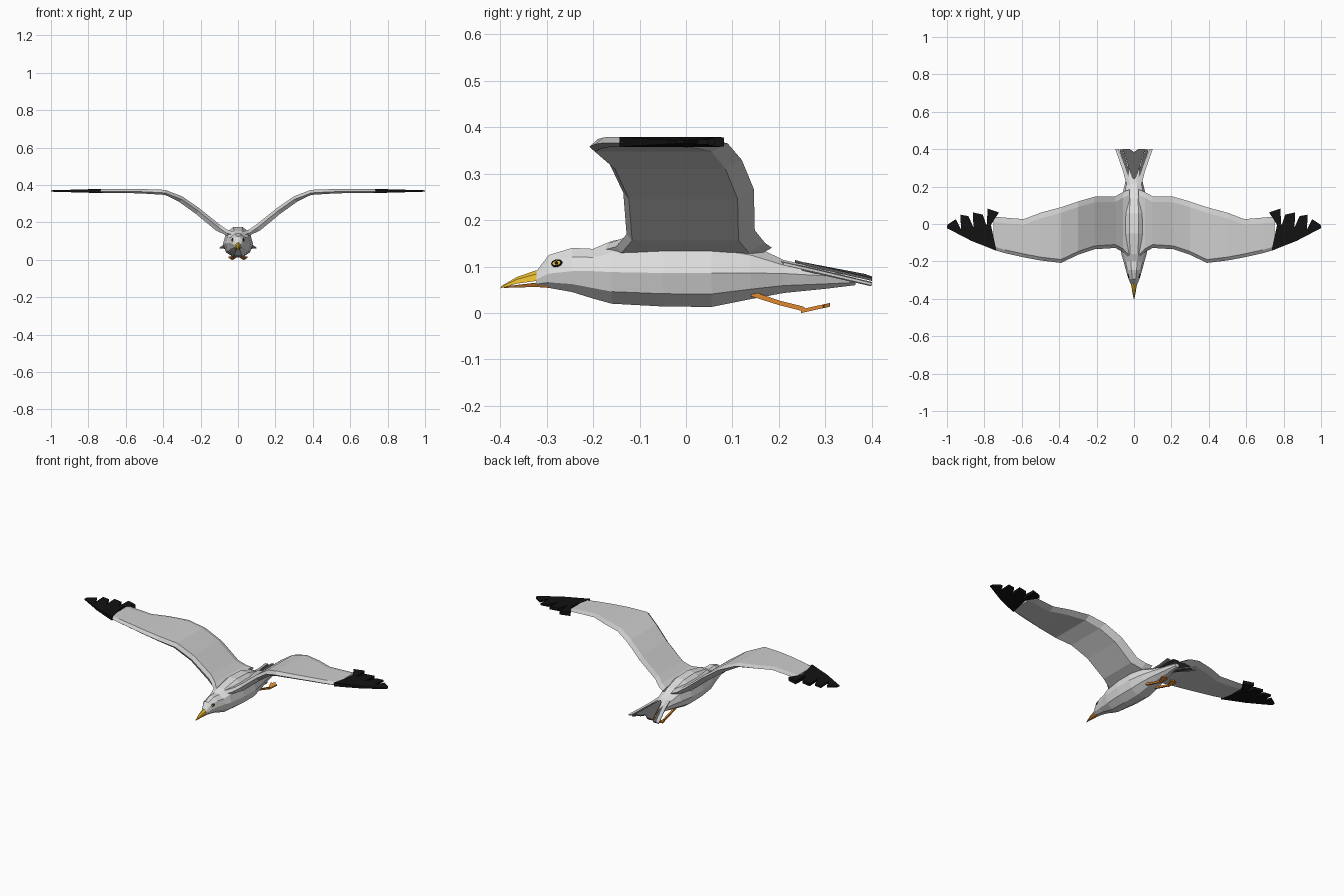
import bpy, bmesh, math
from mathutils import Vector
from mathutils.bvhtree import BVHTree


def mat(name, rgb):
    m = bpy.data.materials.new(name)
    m.diffuse_color = (*rgb, 1)
    return m


WHITE = mat("white_plumage", (0.74, 0.74, 0.74))
GREY = mat("pale_grey_plumage", (0.62, 0.62, 0.62))
DARK = mat("dark_tail_grey", (0.11, 0.11, 0.11))
BLACK = mat("black", (0.006, 0.006, 0.006))
YELLOW = mat("beak_yellow", (0.80, 0.50, 0.03))
ORANGE = mat("leg_orange", (0.75, 0.25, 0.03))


def make(name, verts, faces, material, mirror=False):
    bm = bmesh.new()
    vs = [bm.verts.new(v) for v in verts]
    for f in faces:
        bm.faces.new([vs[i] for i in f])
    bmesh.ops.recalc_face_normals(bm, faces=bm.faces)
    me = bpy.data.meshes.new(name)
    bm.to_mesh(me)
    bm.free()
    me.materials.append(material)
    ob = bpy.data.objects.new(name, me)
    bpy.context.collection.objects.link(ob)
    if mirror:
        ob.modifiers.new("mirror", 'MIRROR').use_mirror_merge = False
    return ob


def loft(name, rings, material, mirror=False):
    """Skin equal-sized rings and cap both ends."""
    n = len(rings[0])
    verts = [p for r in rings for p in r]
    faces = [(a * n + i, a * n + (i + 1) % n, (a + 1) * n + (i + 1) % n, (a + 1) * n + i)
             for a in range(len(rings) - 1) for i in range(n)]
    faces += [tuple(range(n)), tuple(range(len(verts) - n, len(verts)))]
    return make(name, verts, faces, material, mirror)


def plate(name, outline, height, half, material, mirror=False):
    """Thin plate; height and half thickness are functions of x, y."""
    rings = [[(x, y, height(x, y) + s * half(x, y)) for x, y in outline] for s in (-1, 1)]
    return loft(name, rings, material, mirror)


# Body: ten-sided sections (y, half width, bottom, widest height, top)
sections = [
    (-0.322, 0.017, 0.056, 0.072, 0.090), (-0.295, 0.029, 0.054, 0.085, 0.125),
    (-0.245, 0.044, 0.045, 0.090, 0.140), (-0.20, 0.056, 0.031, 0.090, 0.138),
    (-0.16, 0.068, 0.020, 0.088, 0.155), (-0.05, 0.080, 0.014, 0.086, 0.176),
    (0.055, 0.080, 0.013, 0.086, 0.172), (0.14, 0.067, 0.030, 0.086, 0.148),
    (0.21, 0.050, 0.043, 0.085, 0.114), (0.30, 0.030, 0.052, 0.080, 0.094),
    (0.365, 0.014, 0.060, 0.075, 0.082)]


def body_ring(y, w, lo, mid, hi):
    ring = []
    for k in range(10):
        a = math.tau * k / 10
        s = math.sin(a) / math.sin(math.radians(72))
        ring.append((w * math.cos(a), y, mid + s * (hi - mid if s > 0 else mid - lo)))
    return ring


body = loft("body", [body_ring(*s) for s in sections], WHITE)

# Beak: arched upper half and thin lower half
loft("upper_beak", [
    [(-0.017, -0.315, 0.070), (0.017, -0.315, 0.070), (0.013, -0.318, 0.085),
     (0, -0.322, 0.092), (-0.013, -0.318, 0.085)],
    [(-0.009, -0.365, 0.063), (0.009, -0.365, 0.063), (0.007, -0.365, 0.072),
     (0, -0.365, 0.077), (-0.007, -0.365, 0.072)],
    [(-0.002, -0.40, 0.053), (0.002, -0.40, 0.053), (0.002, -0.398, 0.056),
     (0, -0.397, 0.058), (-0.002, -0.398, 0.056)]], YELLOW)
loft("lower_beak", [
    [(-0.020, -0.295, 0.068), (0.020, -0.295, 0.068), (0.012, -0.295, 0.055), (-0.012, -0.295, 0.055)],
    [(-0.014, -0.325, 0.065), (0.014, -0.325, 0.065), (0.008, -0.325, 0.056), (-0.008, -0.325, 0.056)],
    [(-0.003, -0.392, 0.057), (0.003, -0.392, 0.057), (0.002, -0.392, 0.054), (-0.002, -0.392, 0.054)]],
    ORANGE)

# Eyes: thin almond plates lying on the head surface
bm = bmesh.new()
bm.from_mesh(body.data)
tree = BVHTree.FromBMesh(bm)
bm.free()
hit, normal, _, _ = tree.ray_cast(Vector((0.2, -0.278, 0.107)), Vector((-1, 0, 0)))
along = Vector((0, 1, 0.12))
along = (along - normal * along.dot(normal)).normalized()
up = normal.cross(along)


def eye_plate(name, a, b, inner, outer, material):
    rings = [[hit + along * a * math.cos(t) + up * b * math.sin(t) + normal * d
              for t in (math.tau * i / 8 for i in range(8))] for d in (inner, outer)]
    loft(name, rings, material, True)


eye_plate("eye_rim", 0.013, 0.0085, -0.004, 0.002, BLACK)
eye_plate("eye_iris", 0.009, 0.005, 0.001, 0.003, YELLOW)
eye_plate("eye_pupil", 0.004, 0.004, 0.002, 0.004, BLACK)

# Wings: stations (x, leading y, trailing y, top height, thickness)
stations = [
    (0.025, -0.185, 0.185, 0.150, 0.028), (0.06, -0.150, 0.170, 0.162, 0.032),
    (0.10, -0.128, 0.148, 0.190, 0.034), (0.21, -0.135, 0.146, 0.278, 0.032),
    (0.30, -0.165, 0.120, 0.340, 0.030), (0.39, -0.208, 0.090, 0.374, 0.027),
    (0.50, -0.195, 0.060, 0.378, 0.024), (0.59, -0.178, 0.026, 0.379, 0.022),
    (0.69, -0.156, 0.034, 0.378, 0.020), (0.75, -0.138, 0.040, 0.377, 0.018)]


def wing_ring(x, y0, y1, z, t):
    # tilt the thickness inward where the wing climbs
    dx = 0.5 * t if 0.08 < x < 0.35 else 0
    return [(x, y0, z - 0.6 * t), (x, y0 + 0.018, z), (x, y1 - 0.03, z),
            (x, y1, z - 0.35 * t), (x + dx, y1 - 0.035, z - t), (x + dx, y0 + 0.012, z - t)]


loft("wing", [wing_ring(*s) for s in stations], GREY, True)

# Wing tips: black fingered flight feathers
tip = [(0.735, -0.143), (0.87, -0.090), (1.0, -0.022), (0.998, -0.004), (0.952, 0.026),
       (0.925, -0.030), (0.928, 0.050), (0.885, 0.042), (0.858, -0.020), (0.862, 0.062),
       (0.808, 0.050), (0.788, -0.010), (0.782, 0.082), (0.722, 0.062), (0.765, -0.005)]
plate("wing_tip", tip, lambda x, y: 0.368,
      lambda x, y: 0.011 - 0.028 * max(0, x - 0.74), BLACK, True)


# Tail: dark central fan flanked by pale outer feathers
def tail_z(x, y):
    return 0.114 - (y - 0.22) * 0.20 - abs(x) * 0.1


fan = [(0, 0.235), (0.012, 0.25), (0.060, 0.40), (0.022, 0.40), (0, 0.385),
       (-0.022, 0.40), (-0.060, 0.40), (-0.012, 0.25)]
plate("tail_fan", fan, tail_z, lambda x, y: 0.003, DARK)
plate("outer_tail_feather", [(0.012, 0.20), (0.040, 0.21), (0.058, 0.28), (0.100, 0.40), (0.082, 0.40)],
      lambda x, y: tail_z(x, y) - 0.006, lambda x, y: 0.003, GREY, True)
plate("inner_tail_feather", [(0.010, 0.23), (0.030, 0.23), (0.078, 0.398), (0.060, 0.398)],
      lambda x, y: tail_z(x, y) - 0.010, lambda x, y: 0.003, DARK, True)

# Legs trailing back, with webbed feet
loft("leg", [[(0.030 + sx * r, y, z + sz * r) for sx, sz in ((-1, -1), (1, -1), (1, 1), (-1, 1))]
             for y, z, r in ((0.14, 0.042, 0.006), (0.20, 0.022, 0.005), (0.255, 0.008, 0.005))],
     ORANGE, True)
plate("webbed_foot", [(0.026, 0.248), (0.034, 0.248), (0.052, 0.295), (0.040, 0.297),
                      (0.030, 0.310), (0.022, 0.297), (0.010, 0.295)],
      lambda x, y: 0.004 + (y - 0.248) * 0.22, lambda x, y: 0.004, ORANGE, True)
